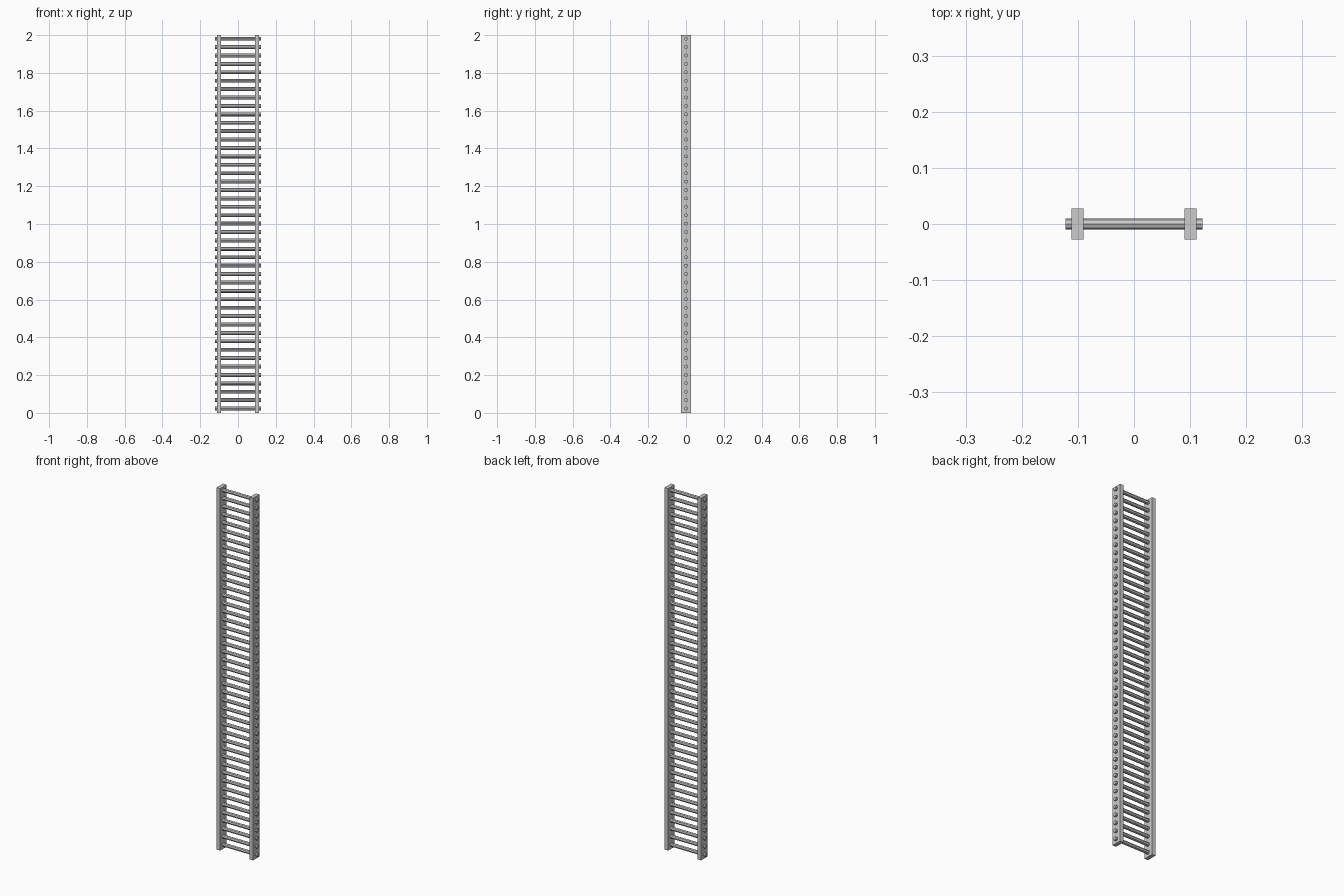
import bpy, math

if "Cube" in bpy.data.objects:
    bpy.data.objects.remove(bpy.data.objects["Cube"])

RUNGS = 45
Z_FIRST, Z_LAST = 0.023, 1.981

# Two flat side rails
for side, name in ((-1, "left_rail"), (1, "right_rail")):
    bpy.ops.mesh.primitive_cube_add(size=1, location=(side * 0.101, 0, 1))
    rail = bpy.context.object
    rail.name = name
    rail.dimensions = (0.0215, 0.0555, 2)
    bpy.ops.object.transform_apply(location=False, rotation=False, scale=True)

# Rungs passing through both rails, repeated up the ladder
bpy.ops.mesh.primitive_cylinder_add(vertices=8, radius=0.0102, depth=0.245,
                                    location=(0, 0, Z_FIRST),
                                    rotation=(0, math.pi / 2, 0))
rungs = bpy.context.object
rungs.name = "rungs"
bpy.ops.object.transform_apply(location=False, rotation=True, scale=True)
array = rungs.modifiers.new("rung_spacing", 'ARRAY')
array.count = RUNGS
array.use_relative_offset = False
array.use_constant_offset = True
array.constant_offset_displace = (0, 0, (Z_LAST - Z_FIRST) / (RUNGS - 1))
